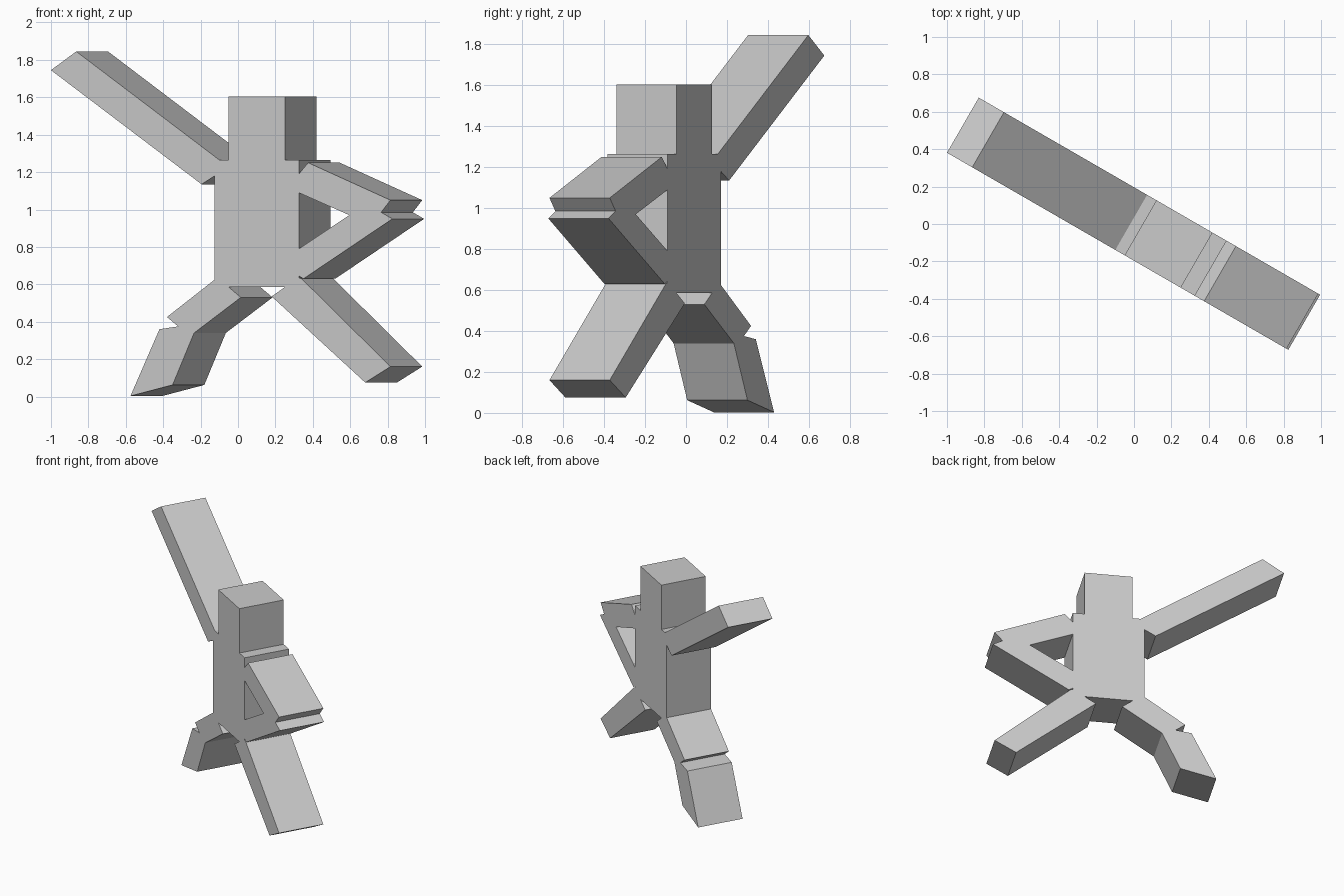
import bpy
import bmesh
from math import radians
from mathutils import Matrix

cube = bpy.data.objects.get("Cube")
if cube:
    bpy.data.objects.remove(cube, do_unlink=True)

THICK = 0.34
TURN = Matrix.Rotation(radians(-30), 4, 'Z')

grey = bpy.data.materials.new("light grey")
grey.use_nodes = True
colour = (0.6, 0.6, 0.6, 1)
grey.diffuse_color = colour
grey.node_tree.nodes["Principled BSDF"].inputs["Base Color"].default_value = colour


def slab(name, outline):
    """Extrude a flat outline through the figure's thickness and turn it."""
    bm = bmesh.new()
    # widths are given foreshortened by the turn, so undo that here
    verts = [bm.verts.new(((x + 0.085) / 0.866, -THICK / 2, z)) for x, z in outline]
    face = bm.faces.new(verts)
    out = bmesh.ops.extrude_face_region(bm, geom=[face], use_keep_orig=True)
    moved = [v for v in out["geom"] if isinstance(v, bmesh.types.BMVert)]
    bmesh.ops.translate(bm, verts=moved, vec=(0, THICK, 0))
    bmesh.ops.recalc_face_normals(bm, faces=bm.faces)
    bm.transform(TURN)
    mesh = bpy.data.meshes.new(name)
    bm.to_mesh(mesh)
    bm.free()
    mesh.materials.append(grey)
    bpy.context.collection.objects.link(bpy.data.objects.new(name, mesh))


# shared joints
elbow_out, elbow_in = (0.765, 0.985), (0.595, 0.97)
knee_out, knee_in = (-0.32, 0.375), (-0.235, 0.34)
L, R, HIP, NECK = 0.325, -0.125, 0.585, 1.265

# head and torso
slab("head", [(-0.05, NECK), (0.25, NECK), (0.25, 1.605), (-0.05, 1.605)])
slab("torso", [(R, HIP), (L, HIP), (L, NECK), (R, NECK)])

# raised right arm
slab("right_arm", [(R, 1.18), (R, NECK), (-0.1, NECK), (-0.865, 1.845),
                   (-1.0, 1.745), (-0.195, 1.135)])

# bent left arm, hand on hip
slab("left_upper_arm", [(L, 1.19), (0.375, 1.25), (0.815, 1.05),
                        elbow_out, elbow_in, (L, 1.09)])
slab("left_forearm", [elbow_out, (0.825, 0.95), (0.35, 0.63),
                      (L, 0.645), (L, 0.79), elbow_in])

# straight left leg
slab("left_leg", [(L, 0.635), (0.34, 0.63), (0.815, 0.16), (0.68, 0.075),
                  (0.18, 0.535), (0.25, HIP), (L, HIP)])

# bent right leg
slab("right_thigh", [(R, 0.625), (-0.38, 0.425), knee_out, knee_in,
                     (0.015, 0.53), (-0.05, HIP), (R, HIP)])
slab("right_shin", [knee_out, (-0.42, 0.36), (-0.575, 0.003), (-0.35, 0.062), knee_in])
